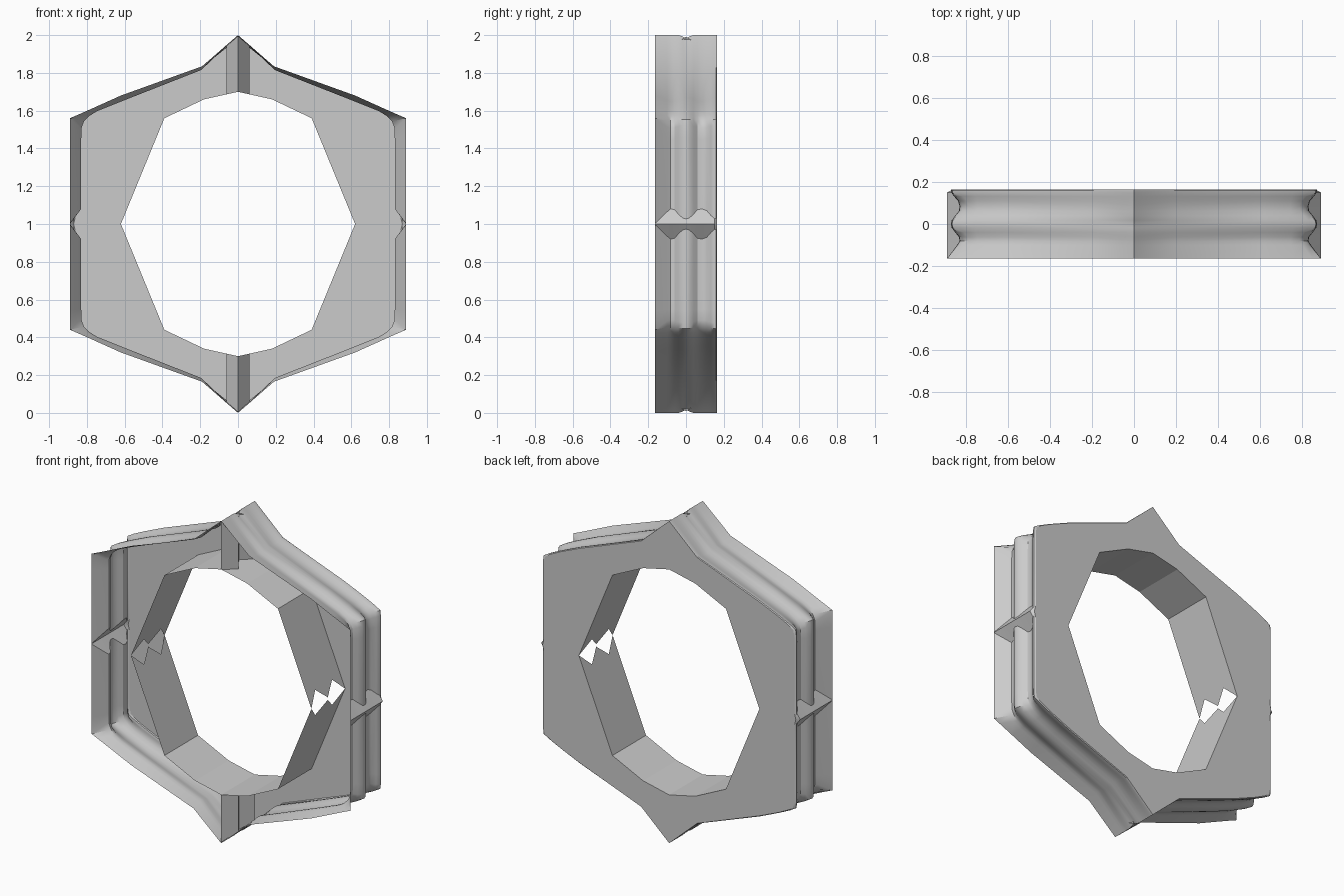
import bpy, bmesh, math

if "Cube" in bpy.data.objects:
    bpy.data.objects.remove(bpy.data.objects["Cube"])

# Depth of the outer band's grooves across the thickness: (y, groove amount 0..1)
PROFILE = [(-.165, 0), (-.10, .8), (-.082, 1), (-.062, .95), (-.04, .65), (-.018, .38),
           (0, .32), (.018, .38), (.04, .65), (.062, .95), (.085, 1), (.11, .88),
           (.132, .55), (.15, .35), (.16, .33), (.165, .5)]

# One quarter of the outline: flange edge and groove bottom, (x, z), from peak to side
EDGE = [(.19, .835), (.62, .68), (.76, .617), (.85, .577), (.89, .56), (.89, .53), (.89, .46)]
GROOVE = [(.195, .815), (.62, .648), (.745, .598), (.787, .572), (.815, .543), (.828, .51), (.83, .45)]
HOLE = [(0, .70), (.18, .66), (.39, .56), (.62, 0)]
ZIGZAG = [(-.165, 0), (-.083, 1), (0, .1), (.083, 1), (.165, 0)]


def mix(a, b, t):
    return tuple(p + (q - p) * t for p, q in zip(a, b))


def outer_row(y, t):
    peak_dip = .018 * max(0, 1 - abs(y) / .03)
    pts = [(0, 1 - peak_dip)]
    pts += [mix(a, b, t) for a, b in zip(EDGE, GROOVE)]
    pts.append((.89 - .06 * t, .078 * t + .002))          # foot of the side fin
    pts.append((.89 if y < .155 else .87, 0))             # fin crest
    return [(x, y, z) for x, z in pts]


def quarter_sheet(name, rows, flip=False, smooth=True):
    """Grid of points, mirrored into all four quarters."""
    bm = bmesh.new()
    grid = [[bm.verts.new(p) for p in row] for row in rows]
    for r, s in zip(grid, grid[1:]):
        for j in range(len(r) - 1):
            f = [r[j], r[j + 1], s[j + 1], s[j]]
            bm.faces.new(f[::-1] if flip else f)
    me = bpy.data.meshes.new(name)
    bm.to_mesh(me)
    bm.free()
    ob = bpy.data.objects.new(name, me)
    bpy.context.collection.objects.link(ob)
    ob.location.z = 1
    bpy.ops.object.select_all(action='DESELECT')
    bpy.context.view_layer.objects.active = ob
    ob.select_set(True)
    mod = ob.modifiers.new("mirror", 'MIRROR')
    mod.use_axis = (True, False, True)
    mod.merge_threshold = .0005
    bpy.ops.object.modifier_apply(modifier=mod.name)
    if smooth:
        bpy.ops.object.shade_smooth_by_angle(angle=math.radians(30))
    return ob


# Grooved outer band
quarter_sheet("outer_band", [outer_row(y, t) for y, t in PROFILE])

# Flat back plate between the band and the hole (the front stays open)
rim = outer_row(*PROFILE[-1])
hole = [HOLE[0], HOLE[1], HOLE[2]]
hole += [mix(HOLE[2], HOLE[3], k / 7) for k in range(1, 8)]
quarter_sheet("back_plate", [rim, [(x, .165, z) for x, z in hole]], smooth=False)

# Wall of the central hole, with diamond gaps at the sides
rows = []
for y, g in ZIGZAG:
    end = (.62 - .41 * .078 * g, .078 * g)
    rows.append([(x, y, z) for x, z in HOLE[:3] + [end]])
quarter_sheet("hole_wall", rows, flip=True, smooth=False)

# Folded partitions inside the top and bottom peaks
rows = []
for y, g in ZIGZAG:
    x = .06 * g
    rows.append([(x, y, .70 - .22 * x), (x, y, .995 - .87 * x)])
quarter_sheet("peak_partition", rows, smooth=False)
